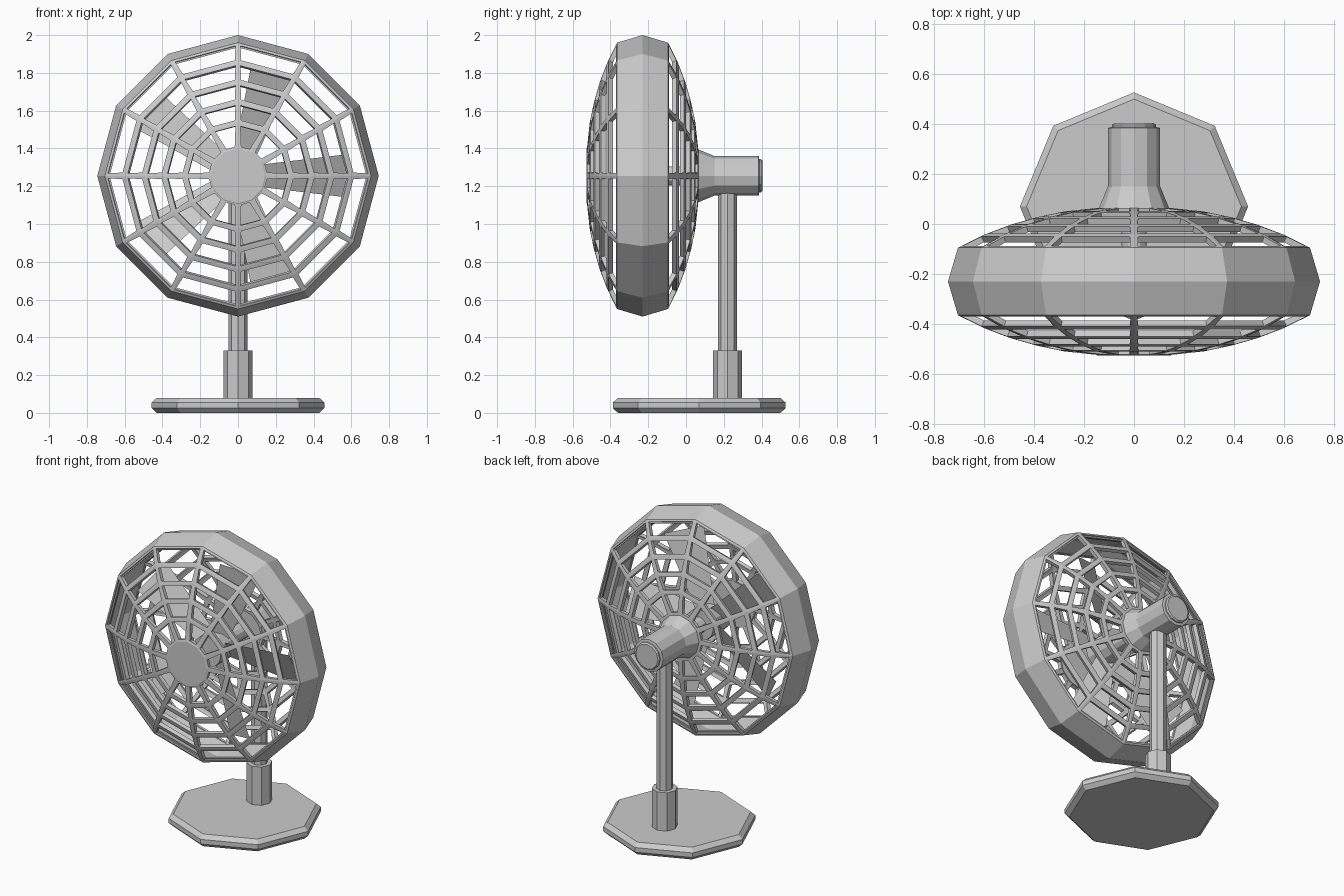
import bpy, bmesh
from math import sin, cos, pi, radians
from mathutils import Matrix, Vector

if "Cube" in bpy.data.objects:
    bpy.data.objects.remove(bpy.data.objects["Cube"])

HEAD = Vector((0, 0, 1.255))
MID_Y = -0.23


def finish(name, bm, recalc=True):
    if recalc:
        bmesh.ops.recalc_face_normals(bm, faces=bm.faces)
    me = bpy.data.meshes.new(name)
    bm.to_mesh(me)
    bm.free()
    ob = bpy.data.objects.new(name, me)
    bpy.context.collection.objects.link(ob)
    return ob


def lathe(bm, profile, n, axis, origin, closed=False, caps=False):
    """Spin (radius, height) points round the y or z axis."""
    rows = []
    for r, h in profile:
        row = []
        for i in range(n):
            a = 2 * pi * i / n
            p = (r * cos(a), h, r * sin(a)) if axis == 'y' else (r * cos(a), r * sin(a), h)
            row.append(bm.verts.new(Vector(p) + Vector(origin)))
        rows.append(row)
    pairs = list(zip(rows, rows[1:])) + ([(rows[-1], rows[0])] if closed else [])
    for a, b in pairs:
        for i in range(n):
            j = (i + 1) % n
            bm.faces.new((a[i], a[j], b[j], b[i]))
    if caps:
        bm.faces.new(rows[0])
        bm.faces.new(rows[-1])


def turned(name, profile, n, axis, origin, closed=False):
    bm = bmesh.new()
    lathe(bm, profile, n, axis, origin, closed, caps=not closed)
    return finish(name, bm)


# Base, collar and pole
turned("base", [(0.43, 0.0), (0.457, 0.025), (0.457, 0.055), (0.43, 0.08)], 8, 'z', (0, 0.07, 0))
turned("pole_collar", [(0.077, 0.07), (0.077, 0.33)], 8, 'z', (0, 0.22, 0))
turned("pole", [(0.05, 0.3), (0.05, 1.2)], 8, 'z', (0, 0.22, 0))

# Motor housing with rear cap
turned("motor_housing", [(0.14, 0.05), (0.14, 0.065), (0.105, 0.15), (0.105, 0.385),
                         (0.088, 0.388), (0.088, 0.397), (0.08, 0.404)], 12, 'y', HEAD)

# Outer drum of the cage
turned("cage_drum", [(0.705, -0.365), (0.745, MID_Y), (0.705, -0.095),
                     (0.68, -0.095), (0.715, MID_Y), (0.68, -0.365)], 12, 'y', HEAD, closed=True)

# Front and rear grilles: domed grid, each cell inset and opened
DOME = [(0.14, 0.295), (0.28, 0.28), (0.39, 0.257), (0.495, 0.227), (0.6, 0.187), (0.705, 0.135)]
for name, side in (("front_grille", -1), ("rear_grille", 1)):
    bm = bmesh.new()
    lathe(bm, [(r, MID_Y + side * d) for r, d in DOME], 12, 'y', HEAD)
    bmesh.ops.recalc_face_normals(bm, faces=bm.faces)
    if sum(f.normal.y for f in bm.faces) * side < 0:
        bmesh.ops.reverse_faces(bm, faces=bm.faces)
    cells = list(bm.faces)
    bmesh.ops.inset_individual(bm, faces=cells, thickness=0.022)
    bmesh.ops.delete(bm, geom=cells, context='FACES')
    ob = finish(name, bm, recalc=False)
    mod = ob.modifiers.new("thickness", 'SOLIDIFY')
    mod.thickness = 0.025
    mod.offset = -1

# Front hub disc and inner shaft
turned("grille_hub", [(0.15, -0.495), (0.15, -0.524), (0.145, -0.527)], 12, 'y', HEAD)
turned("blade_hub", [(0.1, -0.32), (0.1, -0.14), (0.05, -0.14), (0.05, 0.06)], 12, 'y', HEAD)

# Five pitched blades
bm = bmesh.new()
for k in range(5):
    turn = Matrix.Translation(HEAD + Vector((0, MID_Y, 0))) @ Matrix.Rotation(-2 * pi * k / 5, 4, 'Y')
    pitch = Matrix.Rotation(radians(25), 4, 'X')
    pts = [(0.08, 0, -0.06), (0.57, 0, -0.125), (0.57, 0, 0.125), (0.08, 0, 0.06)]
    f = bm.faces.new([bm.verts.new(turn @ pitch @ Vector(p)) for p in pts])
    f.normal_update()
    if f.normal.y < 0:
        f.normal_flip()
finish("fan_blades", bm, recalc=False)
